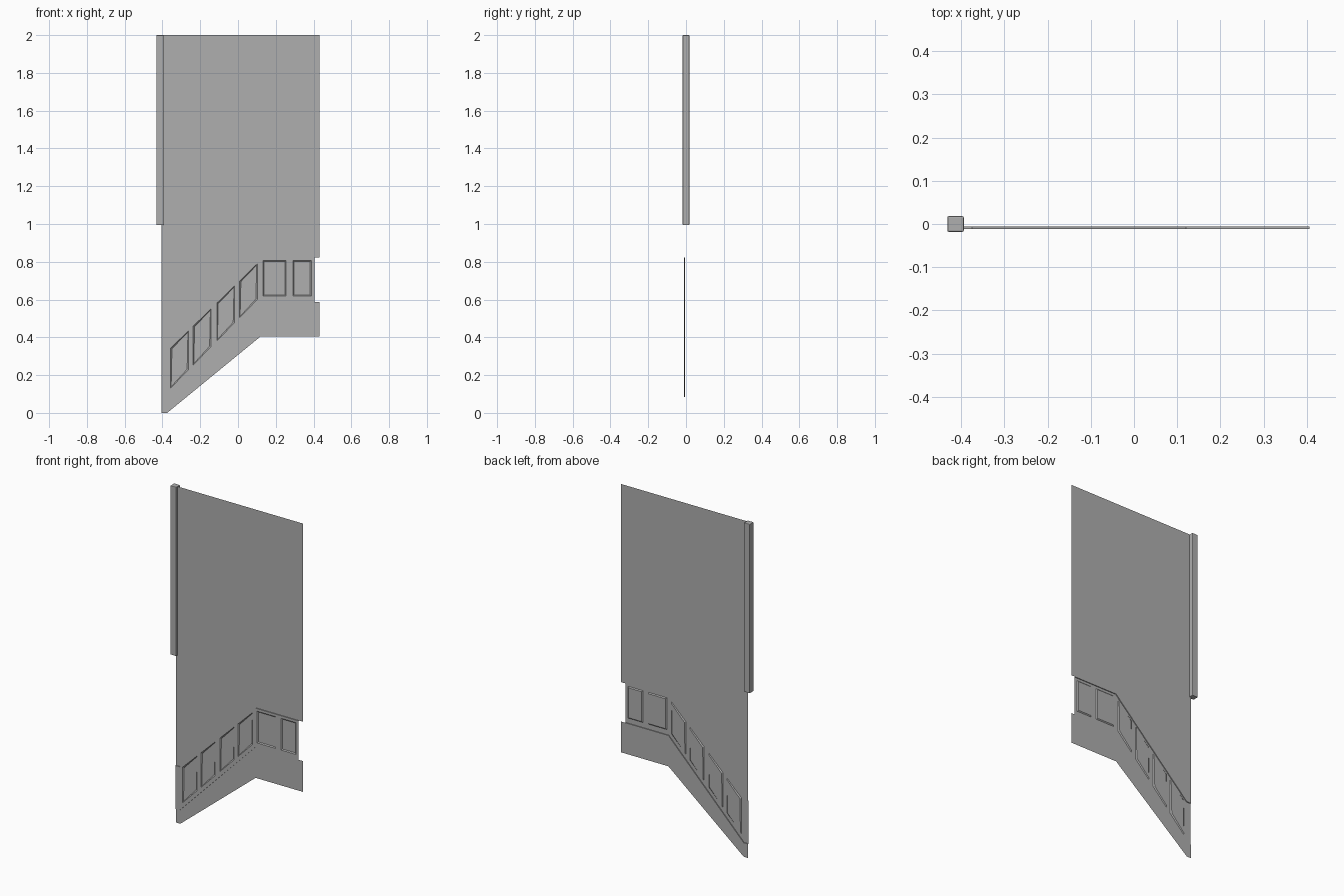
import bpy, bmesh

if "Cube" in bpy.data.objects:
    bpy.data.objects.remove(bpy.data.objects["Cube"])

WALL_Y, BAND_Y, PANEL_Y = -0.006, -0.011, -0.006
LEFT, RIGHT, BAND_RIGHT = -0.405, 0.432, 0.406
KNEE_L, KNEE_R = -0.375, 0.12      # where the stair slope starts and ends

grey = bpy.data.materials.new("dark_grey")
grey.diffuse_color = (0.43, 0.43, 0.43, 1)
grey.use_nodes = True
grey.node_tree.nodes["Principled BSDF"].inputs["Base Color"].default_value = grey.diffuse_color


def stair(x, low, high):
    """Height of a line that follows the stair: flat, sloped, flat."""
    t = min(max((x - KNEE_L) / (KNEE_R - KNEE_L), 0), 1)
    return low + (high - low) * t


def band_top(x):
    return stair(x, 0.34, 0.822)


def band_bottom(x):
    return stair(x, 0.083, 0.588)


def finish(bm, name):
    mesh = bpy.data.meshes.new(name)
    bm.to_mesh(mesh)
    bm.free()
    mesh.materials.append(grey)
    obj = bpy.data.objects.new(name, mesh)
    bpy.context.collection.objects.link(obj)
    return obj


def strip_sheet(name, xs, lower, upper):
    """Thin wall sheet between two height lines."""
    bm = bmesh.new()
    cols = [(bm.verts.new((x, WALL_Y, lower(x))), bm.verts.new((x, WALL_Y, upper(x)))) for x in xs]
    for a, b in zip(cols, cols[1:]):
        bm.faces.new((a[0], b[0], b[1], a[1]))
    return finish(bm, name)


# Upper wall and sloped skirting below the panel band
knees = [LEFT, KNEE_L, KNEE_R, RIGHT]
strip_sheet("upper_wall", knees, band_top, lambda x: 2.0)
strip_sheet("lower_wall", knees, lambda x: stair(x, 0.0, 0.405), band_bottom)

# Panelled band with recessed fields and thin ledges back to the wall
panels = [(-0.357, -0.262), (-0.237, -0.143), (-0.112, -0.018), (0.008, 0.102),
          (0.133, 0.255), (0.29, 0.388)]
xs = sorted([LEFT, KNEE_L, KNEE_R, BAND_RIGHT] + [x for p in panels for x in p])
starts = {p[0] for p in panels}
bm = bmesh.new()
cols = []
for x in xs:
    b, t = band_bottom(x), band_top(x)
    rows = [(WALL_Y, b), (BAND_Y, b), (BAND_Y, b + 0.03), (BAND_Y, t - 0.015), (BAND_Y, t), (WALL_Y, t)]
    cols.append([bm.verts.new((x, y, z)) for y, z in rows])
fields = []
for x, a, b in zip(xs, cols, cols[1:]):
    for i in range(5):
        f = bm.faces.new((a[i], b[i], b[i + 1], a[i + 1]))
        if i == 2 and x in starts:
            fields.append(f)
bm.normal_update()
bmesh.ops.inset_individual(bm, faces=fields, thickness=0.008, depth=0.0)
for f in fields:
    for v in f.verts:
        v.co.y = PANEL_Y
finish(bm, "panel_band")

# Square corner post with slightly softened edges
bm = bmesh.new()
bmesh.ops.create_cube(bm, size=1)
for v in bm.verts:
    v.co = (v.co.x * 0.038 - 0.413, v.co.y * 0.036, v.co.z * 1.005 + 1.4975)
bmesh.ops.bevel(bm, geom=bm.edges[:], offset=0.003, segments=2, profile=0.5, affect='EDGES')
finish(bm, "corner_post")
